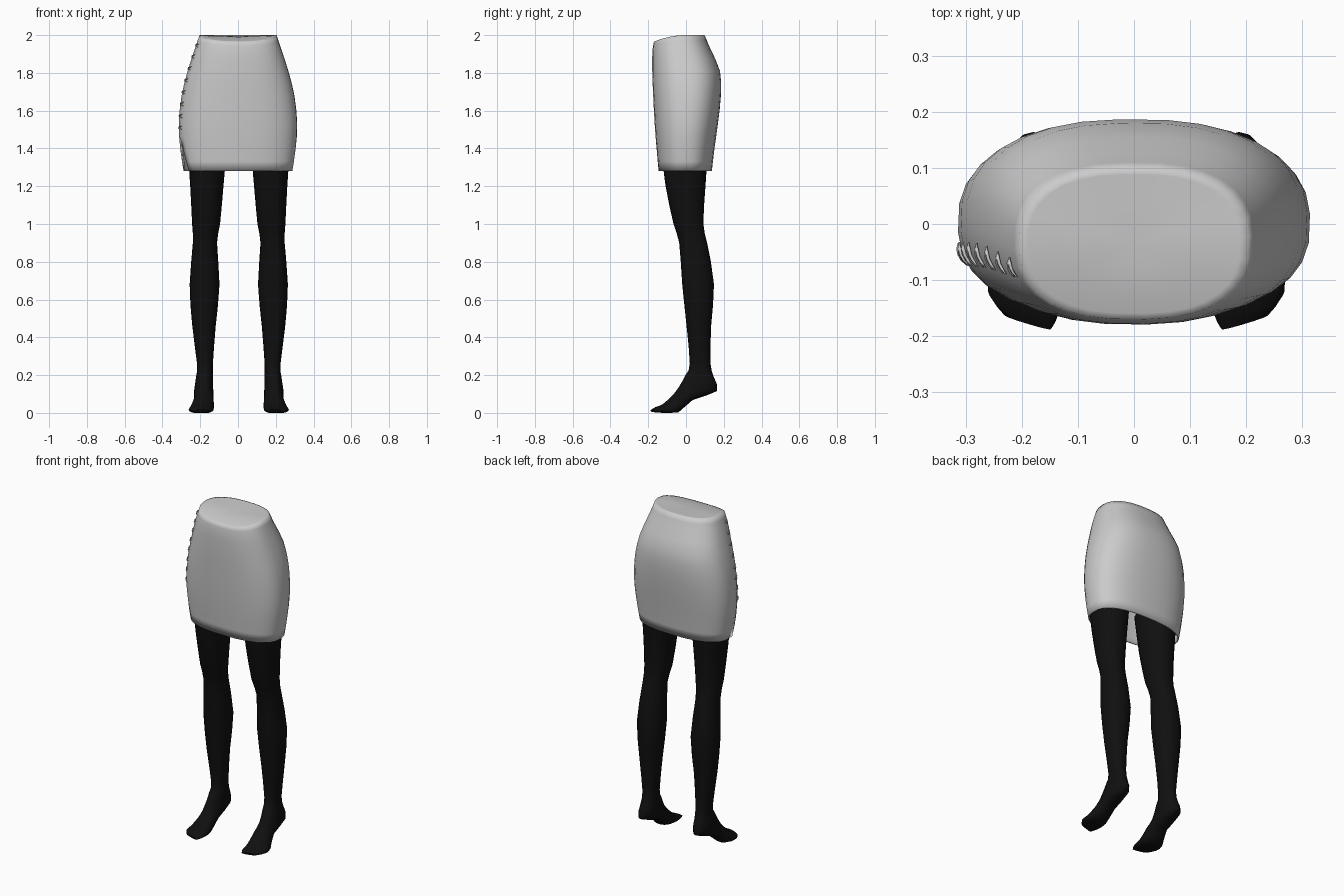
import bpy, bmesh, math
from mathutils import Vector

if "Cube" in bpy.data.objects:
    bpy.data.objects.remove(bpy.data.objects["Cube"])


def material(name, value):
    m = bpy.data.materials.new(name)
    m.diffuse_color = (value, value, value, 1)
    m.use_nodes = True
    m.node_tree.nodes["Principled BSDF"].inputs["Base Color"].default_value = m.diffuse_color
    return m


GREY = material("light grey fabric", 0.6)
BLACK = material("black stocking", 0.005)


def spow(v, e):
    return math.copysign(abs(v) ** e, v)


def smooth_rows(rows, steps=2):
    """Insert in-between sections along a smooth spline through the rows."""
    out = []
    last = len(rows) - 1
    for i in range(last):
        quad = rows[max(i - 1, 0)], rows[i], rows[i + 1], rows[min(i + 2, last)]
        for k in range(steps):
            t = k / steps
            out.append(tuple(
                b + .5 * t * (c - a + t * (2 * a - 5 * b + 4 * c - d + t * (3 * (b - c) + d - a)))
                for a, b, c, d in zip(*quad)))
    return out + [rows[-1]]


def loft(name, rings, mat, angle, cap_ends=False):
    """Skin a list of equal-length point rings; coincident points are merged."""
    bm = bmesh.new()
    rows = [[bm.verts.new(p) for p in ring] for ring in rings]
    for a, b in zip(rows, rows[1:]):
        for i in range(len(a) - 1):
            bm.faces.new((a[i], a[i + 1], b[i + 1], b[i]))
    bmesh.ops.remove_doubles(bm, verts=bm.verts, dist=0.0002)
    bmesh.ops.dissolve_degenerate(bm, edges=bm.edges, dist=0.0002)
    if cap_ends:
        bmesh.ops.holes_fill(bm, edges=[e for e in bm.edges if e.is_boundary])
    bmesh.ops.recalc_face_normals(bm, faces=bm.faces)
    me = bpy.data.meshes.new(name)
    bm.to_mesh(me)
    bm.free()
    ob = bpy.data.objects.new(name, me)
    bpy.context.collection.objects.link(ob)
    me.materials.append(mat)
    bpy.ops.object.select_all(action='DESELECT')
    ob.select_set(True)
    bpy.context.view_layer.objects.active = ob
    bpy.ops.object.shade_smooth_by_angle(angle=math.radians(angle))
    return ob


# Skirt sections: height, half width, front y, back y
SKIRT = smooth_rows([
    (1.28, .288, -.145, .137), (1.40, .306, -.156, .151), (1.53, .314, -.166, .169),
    (1.68, .299, -.174, .185), (1.81, .267, -.179, .180), (1.93, .228, -.178, .128),
    (2.00, .205, -.17, .099),
])
SLIT = math.pi + .25
SIDES = 32


def skirt_point(section, t, scale=1.0, n=2.5):
    z, a, yf, yb = section
    cy, b = (yf + yb) / 2, (yb - yf) / 2
    y = cy + scale * b * spow(math.sin(t), 2 / n)
    # The waist drops at the front
    z -= .35 * max(0.0, z - 1.9) * max(0.0, -y / .17) ** 2
    return Vector((scale * a * spow(math.cos(t), 2 / n), y, z))


# Skirt: rings start and end at the side slit, which opens towards the hem
rings = []
for s in SKIRT:
    gap = max(0.0, (1.46 - s[0]) / .18)
    t0, t1 = SLIT + .25 * gap, SLIT + 2 * math.pi - .08 * gap
    rings.append([skirt_point(s, t0 + (t1 - t0) * i / SIDES) for i in range(SIDES + 1)])
# Closed waist, slightly dished
for scale in (.92, .6, .3, 0):
    rings.append([skirt_point(SKIRT[-1], SLIT + 2 * math.pi * i / SIDES, scale)
                  - Vector((0, 0, .008 * (1 - scale))) for i in range(SIDES + 1)])
skirt = loft("skirt", rings, GREY, 85)
solid = skirt.modifiers.new("cloth thickness", 'SOLIDIFY')
solid.thickness = .007
solid.offset = -1


# Stitches: small forked loops lying across the side seam
def section_at(z):
    for a, b in zip(SKIRT, SKIRT[1:]):
        if a[0] <= z <= b[0]:
            f = (z - a[0]) / (b[0] - a[0])
            return tuple(p + (q - p) * f for p, q in zip(a, b))


def strand(points, radius):
    """Thin rings along the points, tapered at both ends."""
    out = []
    for k, p in enumerate(points):
        r = radius if 0 < k < len(points) - 1 else radius * .3
        out.append([p + Vector((math.cos(a) * r, 0, math.sin(a) * r))
                    for a in (j * math.pi / 3 for j in range(7))])
    return out


for k in range(8):
    for side, label in ((-1, "lower"), (1, "upper")):
        pts = []
        for j in range(5):
            f = j / 4
            z = 1.95 - k * .063 + side * .009 * f
            p = skirt_point(section_at(z), SLIT - .11 + .24 * f)
            p.x -= .002 + .004 * math.sin(math.pi * f)
            pts.append(p)
        loft(f"stitch_{k + 1}_{label}", strand(pts, .0035), GREY, 60, True)

# Leg sections: height, front y, back y, inner x, outer x
LEG = [
    (1.42, -.135, .118, .062, .272), (1.20, -.108, .103, .081, .257),
    (1.00, -.066, .092, .099, .247), (.90, -.036, .112, .115, .243),
    (.68, -.02, .148, .102, .260), (.46, .003, .133, .122, .246),
    (.26, .02, .130, .137, .221),
]
# Foot sections: top (y, z), sole (y, z), inner x, outer x, sideways skew
FOOT = [
    (0, .205, .147, .19, .136, .225, 0), (-.042, .13, .163, .115, .135, .236, 0),
    (-.08, .085, .035, .068, .133, .237, .05), (-.125, .045, -.04, .003, .132, .26, .15),
    (-.157, .031, -.12, 0, .137, .264, .28), (-.178, .018, -.172, .004, .152, .235, .3),
]
leg_rows = [(yf, z, yb, z, x0, x1, 0) for z, yf, yb, x0, x1 in LEG]
leg_rings = []
for yf, zf, yb, zb, x0, x1, skew in smooth_rows(leg_rows + FOOT):
    ring = []
    for i in range(21):
        t = 2 * math.pi * i / 20
        dx = spow(math.cos(t), .92) * (x1 - x0) / 2
        f = (1 + spow(math.sin(t), .92)) / 2
        ring.append(Vector(((x0 + x1) / 2 + dx, yf + (yb - yf) * f + skew * dx,
                            max(0.0, zf + (zb - zf) * f))))
    leg_rings.append(ring)
for name, sx in (("left_leg", 1), ("right_leg", -1)):
    loft(name, [[Vector((sx * p.x + .004, p.y, p.z)) for p in r] for r in leg_rings],
         BLACK, 60, True)
